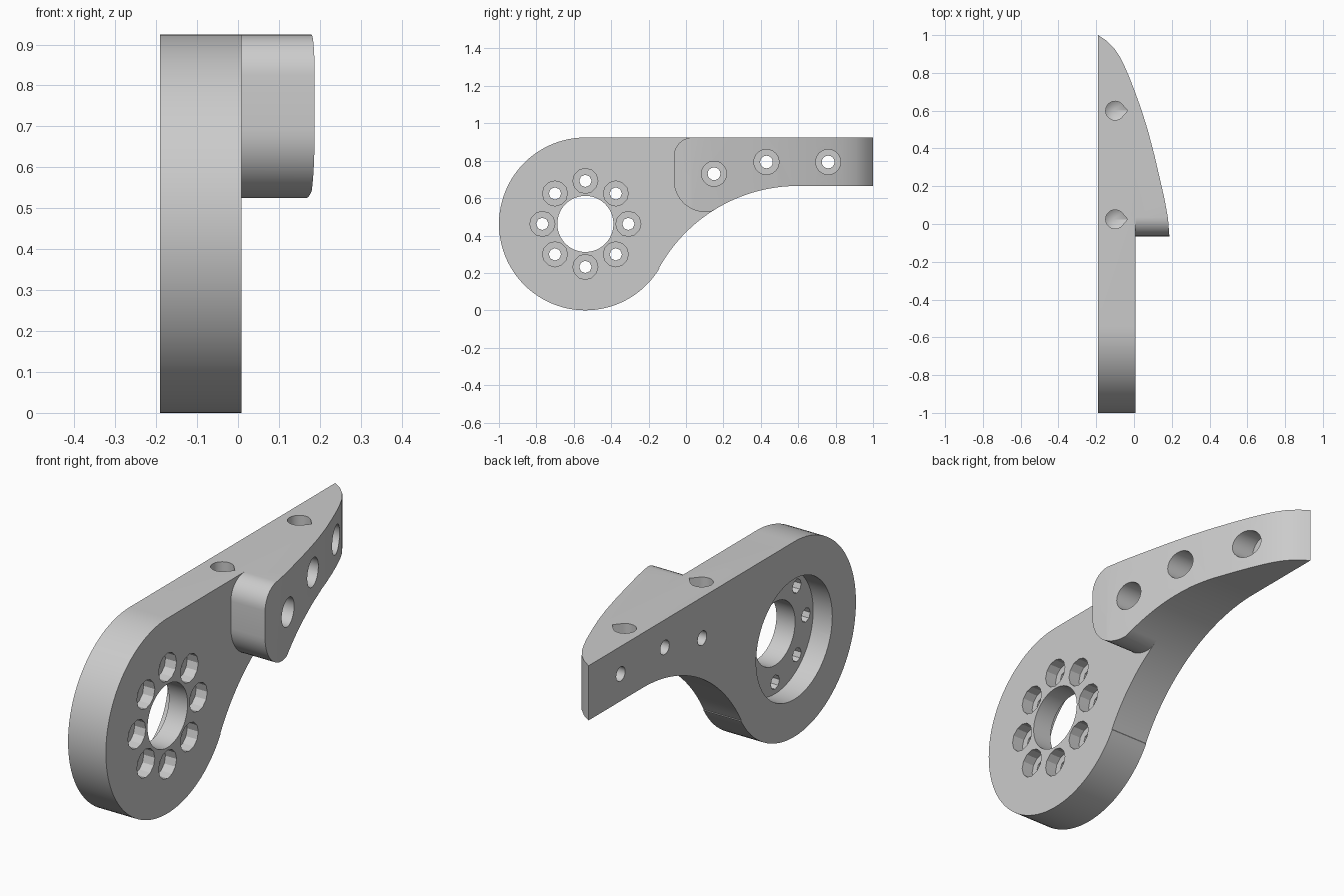
import bpy, bmesh
from math import sin, cos, radians, pi

cube = bpy.data.objects.get("Cube")
if cube:
    bpy.data.objects.remove(cube)

grey = bpy.data.materials.new("plain grey")
grey.use_nodes = True
grey.diffuse_color = (0.6, 0.6, 0.6, 1)
grey.node_tree.nodes["Principled BSDF"].inputs["Base Color"].default_value = (0.6, 0.6, 0.6, 1)


def arc(cx, cy, r, start, end, n):
    """Points along a circular arc, angles in degrees."""
    return [(cx + r * cos(radians(start + (end - start) * i / n)),
             cy + r * sin(radians(start + (end - start) * i / n))) for i in range(n + 1)]


def prism(name, points, axis, low, high, pointed=0):
    """Extrude a profile along x (points are y, z) or along z (points are x, y)."""
    bm = bmesh.new()

    def place(p, h):
        return bm.verts.new((h, *p) if axis == "x" else (*p, h))

    a = [place(p, low) for p in points]
    b = [place(p, high) for p in points]
    n = len(points)
    bm.faces.new(b)
    for i in range(n):
        j = (i + 1) % n
        bm.faces.new((a[i], a[j], b[j], b[i]))
    if pointed:
        # drill point at the low end
        mid = [sum(p[k] for p in points) / n for k in (0, 1)]
        tip = place(mid, low - pointed)
        for i in range(n):
            bm.faces.new((a[(i + 1) % n], a[i], tip))
    else:
        bm.faces.new(a[::-1])
    bmesh.ops.recalc_face_normals(bm, faces=bm.faces)
    mesh = bpy.data.meshes.new(name)
    bm.to_mesh(mesh)
    bm.free()
    mesh.materials.append(grey)
    obj = bpy.data.objects.new(name, mesh)
    bpy.context.collection.objects.link(obj)
    return obj


def combine(target, other, operation):
    mod = target.modifiers.new(operation, "BOOLEAN")
    mod.operation = operation
    mod.solver = "EXACT"
    mod.object = other
    bpy.context.view_layer.objects.active = target
    bpy.ops.object.modifier_apply(modifier=mod.name)
    bpy.data.objects.remove(other)


def drill(y, z, r, low, high, sides=32):
    hole = prism("hole_cutter", arc(y, z, r, 0, 360, sides)[:-1], "x", low, high)
    hole.hide_render = True
    combine(bracket, hole, "DIFFERENCE")


BACK, FACE, SIDE = -0.19, 0.008, 0.19
HUB_Y, HUB_Z, HUB_R = -0.538, 0.462, 0.462
TOP = 2 * HUB_R

# Main plate: round hub, sweeping concave underside, straight arm
sweep = arc(0.6, -0.185, 0.85, 151, 90, 32)
plate = arc(HUB_Y, HUB_Z, HUB_R, 90, 329, 64) + sweep + [(1, 0.665), (1, TOP)]
bracket = prism("bracket", plate, "x", BACK, FACE)

# Raised pad with rounded front corners, sharing the underside sweep
pad_profile = (arc(0.035, TOP - 0.1, 0.1, 90, 180, 10) + arc(0.105, 0.695, 0.17, 180, 280, 14)
               + [p for p in sweep if p[0] > 0.15] + [(1, 0.665), (1, TOP)])
pad = prism("pad", pad_profile, "x", FACE - 0.1, SIDE)
combine(bracket, pad, "UNION")

# Curved outer side, tapering to the arm tip
bulge = [(0.19, -0.1), (0.18, 0.03), (0.162, 0.13), (0.138, 0.235), (0.109, 0.36), (0.075, 0.49),
         (0.041, 0.6), (0.005, 0.7), (-0.026, 0.78), (-0.05, 0.835), (-0.075, 0.885),
         (-0.105, 0.93), (-0.145, 0.97), (-0.19, 1.0)]
envelope = prism("envelope", bulge + [(-0.3, 1.0), (-0.3, -1.1), (0.19, -1.1)], "z", -0.1, 1.1)
combine(bracket, envelope, "INTERSECT")

# Hub bore, rear recess and ring of bolt holes with pockets
drill(HUB_Y, HUB_Z, 0.15, -0.3, 0.3, 48)
drill(HUB_Y, HUB_Z, 0.285, -0.3, -0.09, 64)
for i in range(8):
    y = HUB_Y + 0.23 * cos(i * pi / 4)
    z = HUB_Z + 0.23 * sin(i * pi / 4)
    drill(y, z, 0.067, -0.05, 0.3, 12)
    drill(y, z, 0.033, -0.3, 0.1, 8)

# Counterbored holes through the arm
for y, z in ((0.15, 0.73), (0.43, 0.793), (0.76, 0.793)):
    drill(y, z, 0.067, -0.11, 0.3)
    drill(y, z, 0.034, -0.3, 0, 16)

# Teardrop holes in the top edge
for y in (0.025, 0.6):
    teardrop = arc(-0.1, y, 0.05, 45, 315, 24) + [(-0.034, y)]
    cutter = prism("teardrop_cutter", teardrop, "z", TOP - 0.18, 1.1, pointed=0.03)
    cutter.hide_render = True
    combine(bracket, cutter, "DIFFERENCE")

bpy.ops.object.select_all(action="DESELECT")
bracket.select_set(True)
bpy.context.view_layer.objects.active = bracket
bpy.ops.object.shade_smooth_by_angle(angle=radians(25))
